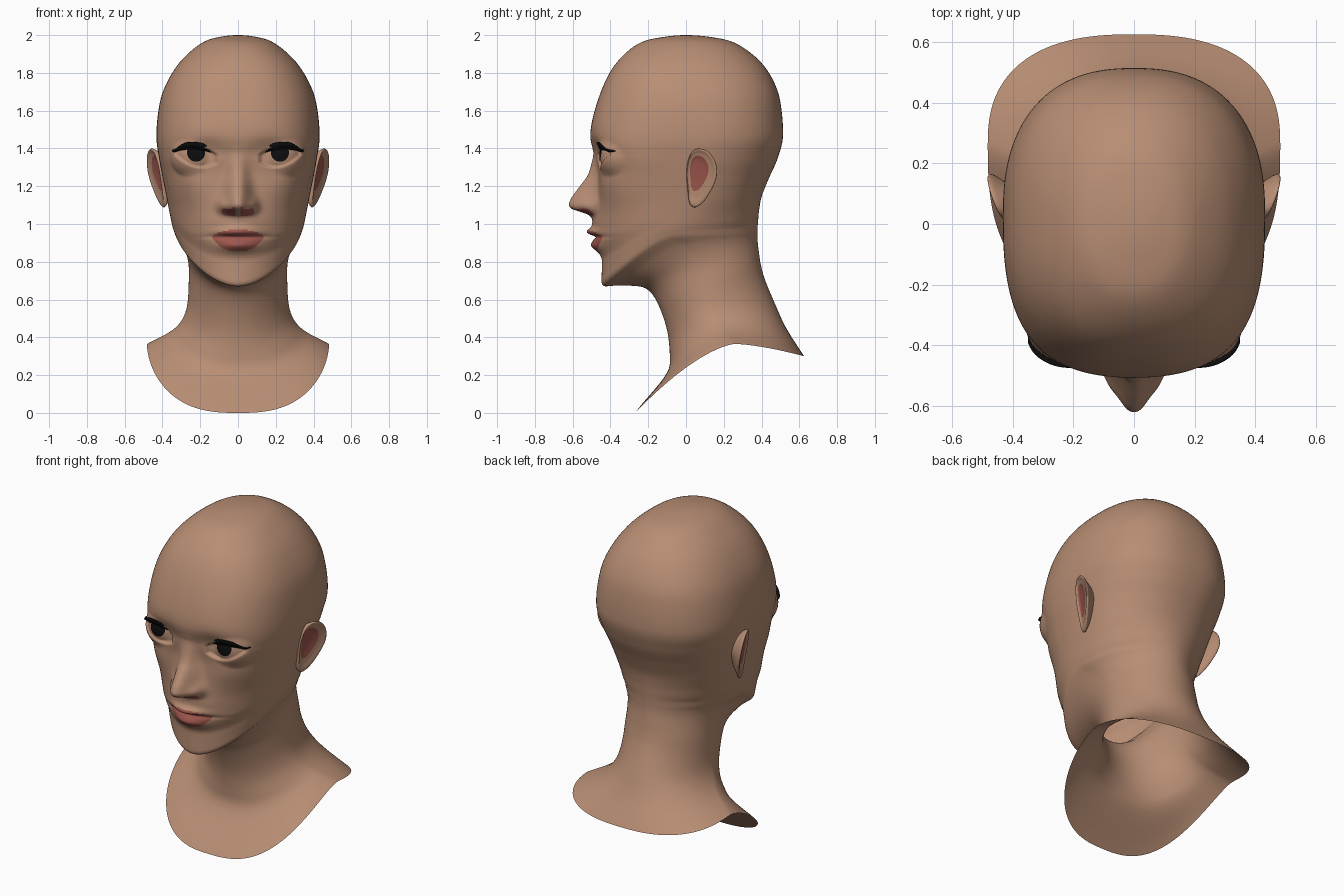
import bpy, bmesh, math
from math import exp, sqrt, sin, cos, pi

if "Cube" in bpy.data.objects:
    bpy.data.objects.remove(bpy.data.objects["Cube"])


def material(name, rgb):
    m = bpy.data.materials.new(name)
    m.diffuse_color = (*rgb, 1)
    m.use_nodes = True
    m.node_tree.nodes["Principled BSDF"].inputs["Base Color"].default_value = m.diffuse_color
    return m


SKIN = material("skin", (0.48, 0.27, 0.175))
RED = material("lip_red", (0.34, 0.095, 0.075))
BLACK = material("lash_black", (0.004, 0.004, 0.004))


def make(name, verts, faces, mats, mirror=False, recalc=False):
    bm = bmesh.new()
    vs = [bm.verts.new(v) for v in verts]
    for f in faces:
        bm.faces.new([vs[i] for i in f])
    bmesh.ops.remove_doubles(bm, verts=bm.verts, dist=1e-5)
    if recalc:
        bmesh.ops.recalc_face_normals(bm, faces=bm.faces)
    me = bpy.data.meshes.new(name)
    bm.to_mesh(me)
    bm.free()
    for m in mats:
        me.materials.append(m)
    for p in me.polygons:
        p.use_smooth = True
    ob = bpy.data.objects.new(name, me)
    bpy.context.collection.objects.link(ob)
    if mirror:
        md = ob.modifiers.new("mirror", 'MIRROR')
        md.use_mirror_merge = False
    return ob


# Centre-line and side profiles, crown to shoulder edge; row k of each = one ring
FRONT = [(2, 0), (1.99, -.12), (1.953, -.255), (1.835, -.382), (1.66, -.465),
         (1.47, -.507), (1.36, -.482), (1.25, -.462), (1.08, -.472), (.92, -.475),
         (.80, -.445), (.70, -.447), (.67, -.425), (.675, -.35), (.67, -.25),
         (.63, -.18), (.52, -.125), (.39, -.092), (.26, -.085), (0, -.27)]
SIDE = [(2, 0, 0), (1.99, .1, 0), (1.953, .2, 0), (1.835, .325, 0), (1.66, .41, .01),
        (1.47, .432, .03), (1.36, .42, .02), (1.25, .40, 0), (1.15, .38, 0), (1.06, .362, -.02),
        (1.0, .35, -.04), (.96, .338, -.05), (.93, .325, -.05), (.89, .295, 0), (.83, .27, .06),
        (.75, .26, .11), (.63, .263, .13), (.52, .283, .15), (.44, .345, .2), (.365, .482, .26)]
BACK = [(2, 0), (1.99, .13), (1.953, .27), (1.835, .415), (1.66, .497),
        (1.48, .514), (1.35, .486), (1.24, .438), (1.15, .402), (1.08, .388),
        (1.02, .382), (.98, .379), (.94, .378), (.90, .38), (.85, .386),
        (.78, .397), (.70, .42), (.58, .47), (.45, .53), (.30, .625)]
# Squareness of the front and back half of each ring
SQUARE = [(2.2, 2.2), (2.2, 2.2), (2.2, 2.2), (2.4, 2.3), (2.5, 2.4),
          (2.7, 2.4), (2.9, 2.3), (2.6, 2.2), (2.3, 2.1), (2.1, 2.0),
          (1.95, 1.95), (1.85, 1.9), (1.85, 1.9), (1.9, 1.9), (2, 1.95),
          (2, 2), (2, 2), (2, 2), (2.3, 2.2), (2.7, 2.5)]
keys = [f + s + b + q for f, s, b, q in zip(FRONT, SIDE, BACK, SQUARE)]
b = keys[1]
first = (b[0], -b[1], b[2], -b[3], b[4], b[5], -b[6], b[7], b[8])
last = tuple(2 * p - q for p, q in zip(keys[-1], keys[-2]))
keys = [first] + keys + [last]


def slope(a, b, c):
    d, e = b - a, c - b
    if d * e <= 0:
        return 0
    lim = 2 * min(abs(d), abs(e))
    return max(-lim, min(lim, (d + e) / 2))


def spline(p0, p1, p2, p3, t):
    """Cubic through the rings without overshoot."""
    out = []
    for a, b, c, d in zip(p0, p1, p2, p3):
        m, n = slope(a, b, c), slope(b, c, d)
        out.append(b + m * t + (3 * (c - b) - 2 * m - n) * t * t
                   + (2 * (b - c) + m + n) * t ** 3)
    return out


def lerp_table(tab, z):
    if z >= tab[0][0] or z <= tab[-1][0]:
        return 0
    for (z1, a), (z0, c) in zip(tab, tab[1:]):
        if z >= z0:
            return c + (a - c) * (z - z0) / (z1 - z0)


def bump(v, c, s):
    return exp(-((v - c) / s) ** 2)


# Eyes: ball centre, almond-shaped lid curves
EX, EY, EZ, ER = .22, -.33, 1.36, .125


def eye_y(x, z, r):
    d = sqrt((x - EX) ** 2 + (z - EZ) ** 2)
    return EY - sqrt(r * r - d * d) if d < r else EY + 4 * (d - r)


def lids(x):
    u = (x - .223) / .108
    k = max(0, 1 - u * u)
    return 1.374 + .09 * (x - .223) + .036 * k ** .8, 1.345 + .2 * (x - .223) - .042 * k


NOSE = [(1.42, 0), (1.38, .004), (1.35, .014), (1.30, .038), (1.25, .062), (1.19, .105),
        (1.14, .138), (1.11, .149), (1.095, .148), (1.08, .132), (1.065, .085),
        (1.05, .035), (1.035, .01), (1.015, 0)]


def sculpt(x, y, z):
    """Push the plain face surface into brow, cheeks, eyes, nose and mouth."""
    x = abs(x)
    # eye sockets and cheekbones
    y += .022 * bump(x, .17, .1) * bump(z, 1.395, .06)
    y -= .024 * bump(x, .27, .12) * bump(z, 1.22, .1)
    # nose ridge and wings
    s = .046 + .026 * min(1, max(0, (1.36 - z) / .26))
    y -= lerp_table(NOSE, z) * exp(-(x / s) ** 2.4)
    y -= .03 * bump(x, .082, .028) * bump(z, 1.098, .036)
    # lips, mouth groove, upper lip skin
    y -= .045 * bump(z, .957, .024) * bump(x, 0, .1)
    y -= .033 * bump(z, .886, .032) * bump(x, 0, .09)
    y += .018 * bump(z, .932, .01) * bump(x, 0, .14)
    y -= .022 * bump(z, 1.01, .045) * bump(x, 0, .12)
    # eyelids wrapped over the ball, opening cut back to the ball
    if abs(x - EX) < .16 and abs(z - EZ) < .16:
        e = eye_y(x, z, ER + .012)
        h = max(.025 - abs(y - e), 0) / .025
        y = min(y, e) - h * h * .025 / 4
        up, low = lids(x)
        m = min(up - z, z - low, .12 * (1 - abs(x - .223) / .108))
        k = min(1, max(0, (m + .005) / .011))
        k = k * k * (3 - 2 * k)
        y += k * (min(eye_y(x, z, ER), y + .022) - y)
    return y


# Head, neck and shoulders: one lofted sheet
HALF = 100
rings = []
for k in range(1, len(keys) - 2):
    n = 18 if 6 <= k <= 12 else 7
    rings += [spline(*keys[k - 1:k + 3], i / n) for i in range(n)]
rings.append(list(keys[-2]))
angles = [pi * (.6 * j / HALF + .4 * (j / HALF) ** 2) for j in range(HALF + 1)]
angles += [-a for a in angles[-2:0:-1]]
N = len(angles)
verts = []
for zf, yf, zs, w, ys, zb, yb, nf, nb in rings:
    for a in angles:
        s, c = sin(a), cos(a)
        n = nf if c > 0 else nb
        r = (abs(s) ** n + abs(c) ** n) ** (-1 / n)
        v = abs(c) * r
        ye, ze = (yf, zf) if c > 0 else (yb, zb)
        x, y, z = w * s * r, ys + (ye - ys) * v, zs + (ze - zs) * v ** 1.5
        if c > 0 and .72 < z < 1.6 and y < -.2:
            y = sculpt(x, y, z)
        verts.append((x, y, z))
faces = [(i * N + j, (i + 1) * N + j, (i + 1) * N + (j + 1) % N, i * N + (j + 1) % N)
         for i in range(1, len(rings) - 1) for j in range(N)]
faces.append([N + j for j in range(N)])
head = make("head_and_neck", verts, faces, [SKIN, RED])
# Lips and nostrils coloured by position
for p in head.data.polygons:
    x, y, z = p.center
    k = 1 - (x / .135) ** 2
    lip = y < -.4 and k > 0 and .931 - .078 * k ** .7 < z < .934 + .036 * k ** .7
    nostril = y < -.49 and .015 < abs(x) < .085 and 1.04 < z < 1.088 and p.normal.z < -.5
    p.material_index = 1 if lip or nostril else 0

# Irises: thin caps on the eyeballs
IX, IZ = .222, 1.378
verts, faces = [(IX, eye_y(IX, IZ, ER + .004), IZ)], []
M = 32
for rad in (.02, .035, .048):
    for j in range(M):
        x, z = IX + rad * cos(2 * pi * j / M), IZ + rad * sin(2 * pi * j / M)
        verts.append((x, eye_y(x, z, ER + .004), z))
for j in range(M):
    q = (j + 1) % M
    faces.append((0, 1 + j, 1 + q))
    faces += [(1 + i * M + j, 1 + (i + 1) * M + j, 1 + (i + 1) * M + q, 1 + i * M + q)
              for i in (0, 1)]
make("irises", verts, faces, [BLACK], mirror=True)

# Upper eyelashes: curved strips standing off the lid
verts, faces = [], []
S = 28
for i in range(S + 1):
    t = i / S
    x = .125 + .225 * t
    z = lids(x)[0]
    h = .036 * min(1, t * 3 + .3, (1 - t) * 3 + .1)
    y = max(-.465, min(eye_y(x, z, ER + .016), -.375))
    verts += [(x, y + .006, z - h * .4), (x, y - .004, z + h * .15), (x, y - .012, z + h * .6)]
for i in range(S):
    for j in (0, 1):
        a = i * 3 + j
        faces.append((a, a + 3, a + 4, a + 1))
lash = make("eyelashes", verts, faces, [BLACK], mirror=True)
lash.modifiers.new("thickness", 'SOLIDIFY').thickness = .006

# Ears: outline rings stepping from the head over the rim into the hollow
OUT = [(.07, 1.405), (.13, 1.385), (.168, 1.31), (.165, 1.24), (.135, 1.18), (.10, 1.12),
       (.05, 1.078), (.015, 1.10), (.01, 1.17), (.0, 1.25), (.005, 1.33), (.03, 1.39)]
STEPS = [(.55, -.10), (.74, -.04), (.98, -.014), (1.02, .002), (.92, .008),
         (.78, -.002), (.6, -.004), (.45, -.01), (.2, -.012)]
verts, faces = [], []
E = len(OUT)
for sc, dx in STEPS:
    cy, cz = .07 - .02 * (1 - sc), 1.265 + .04 * (1 - sc)
    for y, z in OUT:
        y, z = cy + (y - .07) * sc, cz + (z - 1.265) * sc
        verts.append((.436 + .4 * (y - .08) + .17 * (z - 1.25) + dx, y, z))
for i in range(len(STEPS) - 1):
    for j in range(E):
        q = (j + 1) % E
        faces.append((i * E + j, i * E + q, (i + 1) * E + q, (i + 1) * E + j))
faces.append([(len(STEPS) - 1) * E + j for j in range(E)])
ear = make("ears", verts, faces, [SKIN, RED], mirror=True, recalc=True)
ear.modifiers.new("smooth", 'SUBSURF').levels = 2
ear.modifiers["smooth"].render_levels = 2
for p in ear.data.polygons:
    p.material_index = 1 if p.index >= 6 * E else 0
